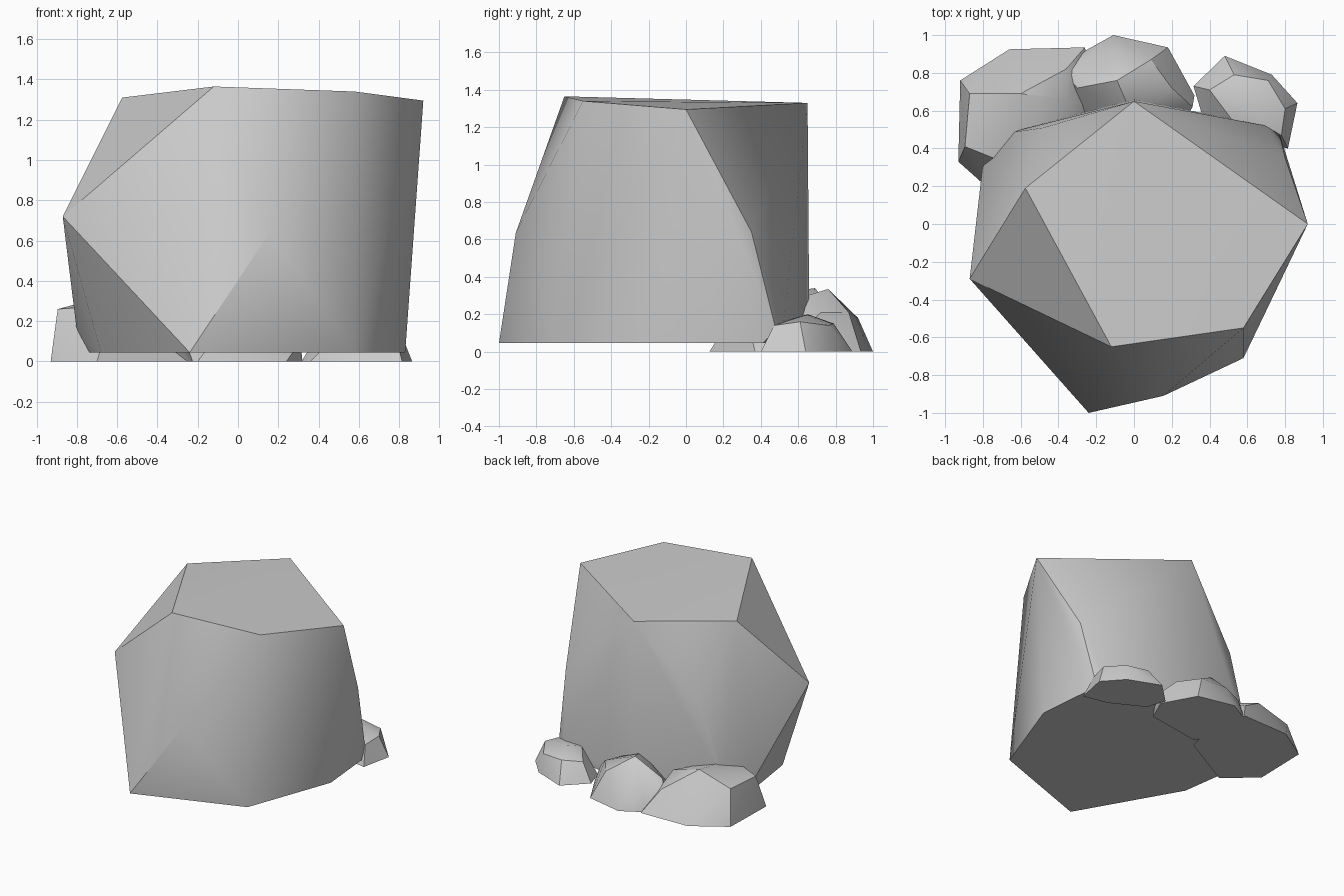
import bpy, bmesh, math

if "Cube" in bpy.data.objects:
    bpy.data.objects.remove(bpy.data.objects["Cube"])


def rock(name, points):
    """Faceted stone: the convex hull of a few corner points."""
    bm = bmesh.new()
    for p in points:
        bm.verts.new(p)
    res = bmesh.ops.convex_hull(bm, input=bm.verts[:])
    junk = {g for g in res["geom_interior"] + res["geom_unused"]
            if isinstance(g, bmesh.types.BMVert)}
    bmesh.ops.delete(bm, geom=list(junk), context='VERTS')
    bmesh.ops.dissolve_limit(bm, angle_limit=math.radians(1),
                             verts=bm.verts[:], edges=bm.edges[:])
    bmesh.ops.recalc_face_normals(bm, faces=bm.faces[:])
    mesh = bpy.data.meshes.new(name)
    bm.to_mesh(mesh)
    bm.free()
    obj = bpy.data.objects.new(name, mesh)
    bpy.context.collection.objects.link(obj)
    bpy.ops.object.select_all(action='DESELECT')
    obj.select_set(True)
    bpy.context.view_layer.objects.active = obj
    bpy.ops.object.shade_smooth_by_angle(angle=math.radians(30))
    return obj


def ring(outline, z):
    return [(x, y, z) for x, y in outline]


# Main boulder: five-sided top, a few bulging corners, flat base
crown = [(0, .65, 1.33), (.92, 0, 1.295), (.58, -.55, 1.34),
         (-.12, -.65, 1.365), (-.575, .19, 1.31)]
bulges = [(-.87, -.29, .72), (.155, -.91, .635), (.80, .35, .64),
          (-.48, .51, .79), (-.80, .32, .15), (-.68, .48, .15),
          (.77, .48, .12), (.70, .52, .14)]
foot = ring([(-.24, -1), (.58, -.71), (.83, -.03), (.79, .41), (.69, .52),
             (0, .66), (-.66, .47), (-.755, .30), (-.68, -.23)], .045)
rock("boulder", crown + bulges + foot)

# Left stone behind the boulder
rock("left_stone",
     ring([(-.92, .76), (-.66, .925), (-.26, .935), (-.19, .60),
           (-.25, .37), (-.70, .125), (-.93, .33)], 0)
     + [(-.87, .69, .26), (-.895, .41, .26), (-.60, .69, .34),
        (-.35, .66, .26), (-.62, .30, .28), (-.36, .82, .17)])

# Middle stone
rock("middle_stone",
     ring([(-.29, .90), (-.11, 1), (.18, .935), (.32, .68),
           (.24, .50), (-.20, .43), (-.34, .62)], 0)
     + [(-.09, .76, .335), (-.10, .92, .18), (.09, .87, .21), (.20, .72, .21),
        (-.24, .89, .14), (-.36, .79, .14), (-.30, .72, .20), (.31, .62, .10), (0, .55, .27)])

# Right stone
rock("right_stone",
     ring([(.48, .89), (.73, .79), (.865, .64), (.815, .40),
           (.62, .44), (.36, .58), (.315, .73)], 0)
     + [(.58, .65, .20), (.53, .79, .15), (.71, .76, .14), (.80, .61, .16),
        (.78, .47, .14), (.40, .71, .14), (.52, .55, .17)])
